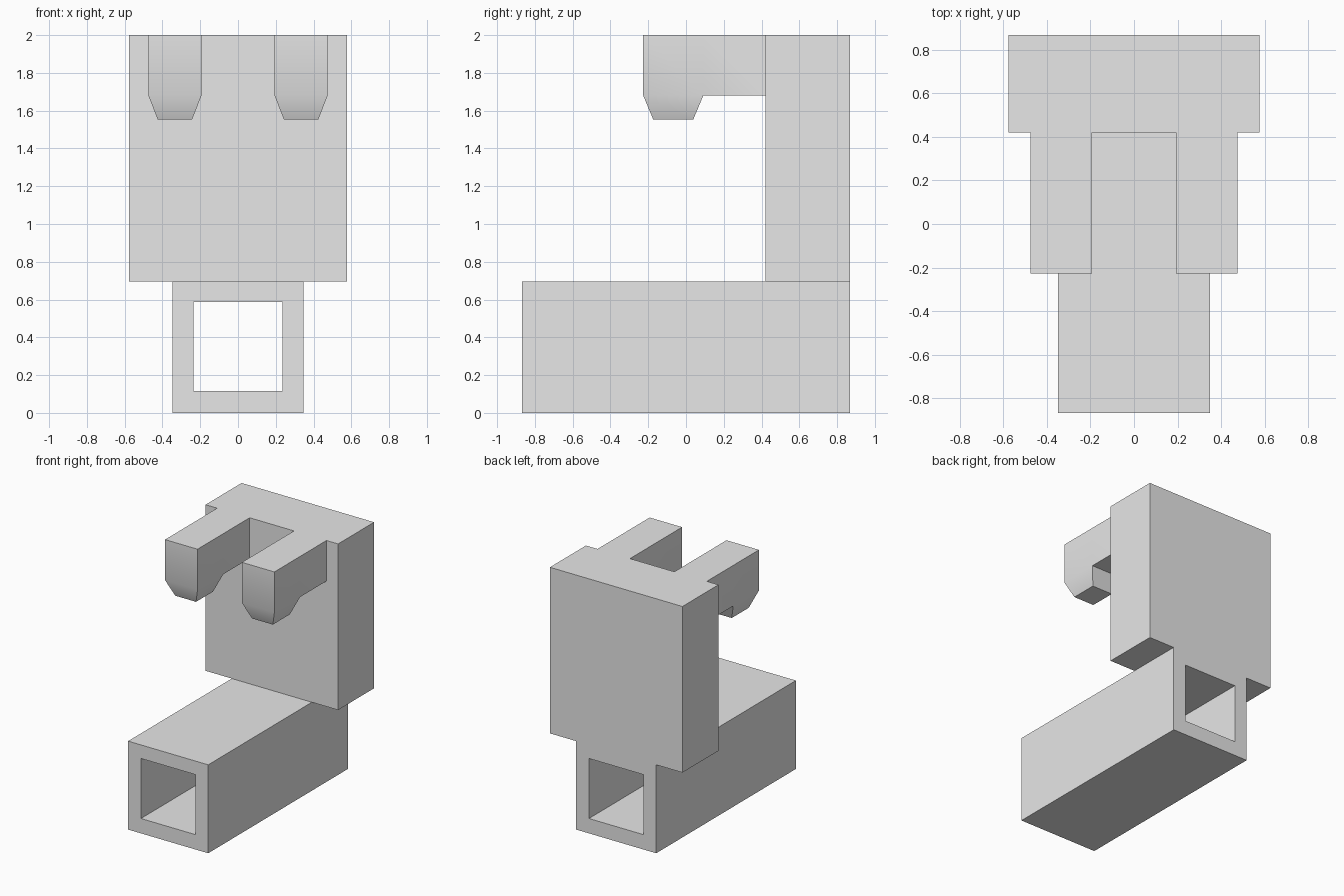
import bpy
import bmesh
from math import radians
from mathutils import Vector

default = bpy.data.objects.get("Cube")
if default:
    bpy.data.objects.remove(default, do_unlink=True)

grey = bpy.data.materials.new("plain grey")
grey.use_nodes = True
grey.diffuse_color = (0.8, 0.8, 0.8, 1)
grey.node_tree.nodes["Principled BSDF"].inputs["Base Color"].default_value = (0.8, 0.8, 0.8, 1)


def box(low, high):
    """Return a bmesh box between two corners."""
    bm = bmesh.new()
    bmesh.ops.create_cube(bm, size=1)
    low, high = Vector(low), Vector(high)
    for v in bm.verts:
        v.co = (low + high) / 2 + v.co * (high - low)
    return bm


def finish(name, bm):
    """Turn a bmesh into a named grey object."""
    bmesh.ops.recalc_face_normals(bm, faces=bm.faces)
    mesh = bpy.data.meshes.new(name)
    bm.to_mesh(mesh)
    bm.free()
    mesh.materials.append(grey)
    obj = bpy.data.objects.new(name, mesh)
    bpy.context.collection.objects.link(obj)
    return obj


# Base bar with a square tunnel running front to back
bm = box((-0.348, -0.867, 0), (0.348, 0.867, 0.695))
bm.normal_update()
ends = [f for f in bm.faces if abs(f.normal.y) > 0.9]
bmesh.ops.inset_individual(bm, faces=ends, thickness=0.158)
for v in {v for f in ends for v in f.verts}:
    v.co.z += 0.005
rims = [e for f in ends for e in f.edges]
bmesh.ops.delete(bm, geom=ends, context="FACES_ONLY")
bmesh.ops.bridge_loops(bm, edges=rims)
finish("base_bar", bm)

# Upright back block
finish("back_block", box((-0.576, 0.42, 0.695), (0.576, 0.867, 2)))

# Pair of arms, each with a tapered tip pointing down
for side, name in ((1, "left_arm"), (-1, "right_arm")):
    xs = sorted((side * 0.193, side * 0.475))
    bm = box((xs[0], -0.227, 1.681), (xs[1], 0.42, 2))
    bmesh.ops.bisect_plane(bm, geom=bm.verts[:] + bm.edges[:] + bm.faces[:],
                           plane_co=(0, 0.092, 0), plane_no=(0, 1, 0))
    bm.normal_update()
    under = min((f for f in bm.faces if f.normal.z < -0.9),
                key=lambda f: f.calc_center_median().y)
    tip = bmesh.ops.extrude_discrete_faces(bm, faces=[under])["faces"][0]
    middle = tip.calc_center_median()
    for v in tip.verts:
        v.co.x = middle.x + (v.co.x - middle.x) * 0.64
        v.co.y = middle.y + (v.co.y - middle.y) * 0.66
        v.co.z = 1.552
    arm = finish(name, bm)
    bpy.ops.object.select_all(action="DESELECT")
    arm.select_set(True)
    bpy.context.view_layer.objects.active = arm
    bpy.ops.object.shade_smooth_by_angle(angle=radians(30))
